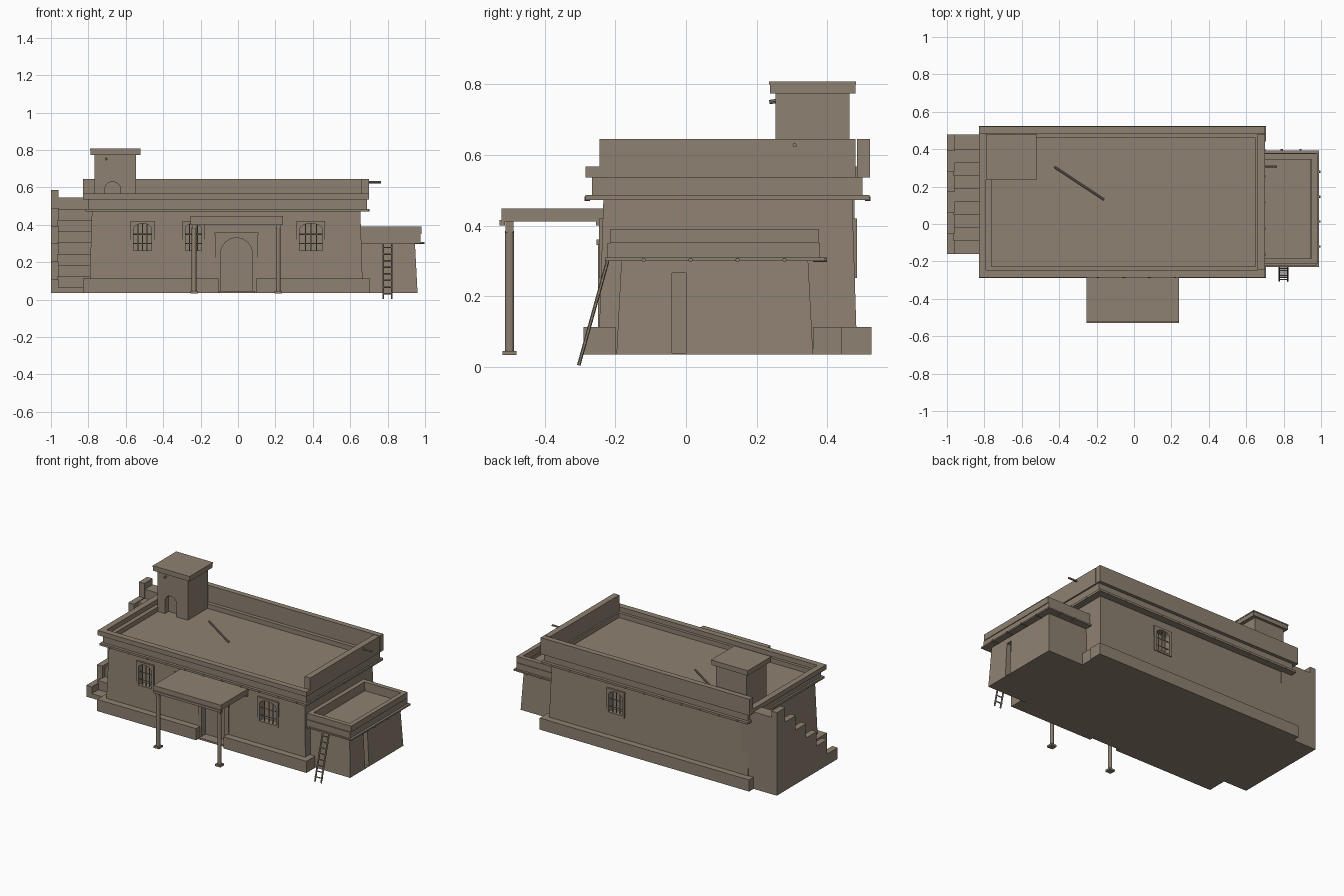
import bpy, bmesh, math
from mathutils import Vector

cube = bpy.data.objects.get("Cube")
if cube:
    bpy.data.objects.remove(cube, do_unlink=True)

clay = bpy.data.materials.new("brown_clay")
clay.use_nodes = True
COLOUR = (0.27, 0.22, 0.165, 1)
clay.diffuse_color = COLOUR
bsdf = next(n for n in clay.node_tree.nodes if n.type == 'BSDF_PRINCIPLED')
bsdf.inputs["Base Color"].default_value = COLOUR
bsdf.inputs["Roughness"].default_value = 0.9

G = 0.035      # ground level of the building
ROOF = 0.505   # main roof deck


def finish(name, bm):
    bmesh.ops.recalc_face_normals(bm, faces=bm.faces)
    mesh = bpy.data.meshes.new(name)
    bm.to_mesh(mesh)
    bm.free()
    mesh.materials.append(clay)
    ob = bpy.data.objects.new(name, mesh)
    bpy.context.collection.objects.link(ob)
    return ob


def box(name, x, y, z, taper=0.0):
    """Box from (min, max) ranges; taper pulls the top inward."""
    bm = bmesh.new()
    bmesh.ops.create_cube(bm, size=1)
    for v in bm.verts:
        t = taper if v.co.z > 0 else 0
        v.co = [r[0] + t if c < 0 else r[1] - t if i < 2 else r[1]
                for i, (c, r) in enumerate(zip(v.co, (x, y, z)))]
    return finish(name, bm)


def pole(name, a, b, r, sides=8):
    """Round bar between two points."""
    a, b = Vector(a), Vector(b)
    bm = bmesh.new()
    bmesh.ops.create_cone(bm, cap_ends=True, segments=sides, radius1=r, radius2=r, depth=(b - a).length)
    turn = (b - a).to_track_quat('Z', 'Y').to_matrix()
    for v in bm.verts:
        v.co = turn @ v.co + (a + b) / 2
    return finish(name, bm)


def prism(name, points, axis, lo, hi):
    """Extrude a 2D profile (u, z) along x or y."""
    bm = bmesh.new()
    place = (lambda u, z, d: (d, u, z)) if axis == 'x' else (lambda u, z, d: (u, d, z))
    face = bm.faces.new([bm.verts.new(place(u, z, lo)) for u, z in points])
    ext = bmesh.ops.extrude_face_region(bm, geom=[face])
    for v in ext["geom"]:
        if isinstance(v, bmesh.types.BMVert):
            v.co["xyz".index(axis)] = hi
    return finish(name, bm)


def arch(cx, half, z0, spring, rise, n=12):
    curve = [(cx + half * math.cos(math.pi * i / n), spring + rise * math.sin(math.pi * i / n))
             for i in range(n + 1)]
    return [(cx + half, z0)] + curve + [(cx - half, z0)]


def cut(targets, cutter):
    for ob in targets:
        mod = ob.modifiers.new("cut", 'BOOLEAN')
        mod.operation = 'DIFFERENCE'
        mod.solver = 'EXACT'
        mod.object = cutter
        mesh = bpy.data.meshes.new_from_object(ob.evaluated_get(bpy.context.evaluated_depsgraph_get()))
        ob.modifiers.clear()
        ob.data = mesh
    bpy.data.objects.remove(cutter, do_unlink=True)


def ring(name, x, y, z, w):
    """Four walls around a rectangle."""
    box(name + "_front", x, (y[0], y[0] + w), z)
    box(name + "_back", x, (y[1] - w, y[1]), z)
    box(name + "_left", (x[1] - w, x[1]), y, z)
    box(name + "_right", (x[0], x[0] + w), y, z)


# Main block
walls = box("main_walls", (-0.795, 0.668), (-0.248, 0.485), (G, 0.478), 0.014)
box("plinth_front_right", (-0.83, -0.105), (-0.29, -0.2), (G, 0.112))
box("plinth_front_left", (0.095, 0.705), (-0.29, -0.2), (G, 0.112))
box("plinth_back", (-0.83, 0.705), (0.44, 0.525), (G, 0.112))
box("plinth_right", (-0.83, -0.75), (-0.2, 0.44), (G, 0.112))
box("plinth_left", (0.62, 0.7), (0.36, 0.44), (G, 0.112))

# Roof edge: thin slab, band and stepped parapets
box("roof_slab", (-0.815, 0.7), (-0.285, 0.52), (0.472, 0.486))
box("roof_deck", (-0.79, 0.66), (-0.25, 0.49), (0.486, ROOF))
ring("roof_band", (-0.803, 0.69), (-0.266, 0.5), (0.486, 0.536), 0.04)
box("parapet_front", (-0.83, 0.7), (-0.285, -0.245), (0.536, 0.567))
box("parapet_right", (-0.83, -0.79), (-0.245, 0.485), (0.536, 0.567))
box("parapet_left", (0.66, 0.7), (-0.245, 0.48), (0.536, 0.645))
box("parapet_back", (-0.83, 0.7), (0.485, 0.522), (0.536, 0.645))

# Roof beam ends
for i in range(11):
    x = -0.74 + 0.137 * i
    for side, y in (("front", -0.28), ("back", 0.515)):
        pole(f"beam_end_{side}_{i}", (x, y - 0.008, 0.476), (x, y + 0.008, 0.476), 0.006)
for i in range(5):
    y = -0.165 + 0.14 * i
    pole(f"beam_end_left_{i}", (0.64, y, 0.478), (0.704, y, 0.478), 0.006)


# Barred windows with raised frames
def window(name, x, half, face, out):
    z0, z1 = 0.252, 0.42
    frame = box(name + "_frame", (x - half, x + half), sorted((face + out * 0.008, face - out * 0.012)), (z0, z1))
    inner = half - 0.016
    hole = prism("cutter", arch(x, inner, z0 + 0.012, z1 - 0.045, 0.032), 'y',
                 *sorted((face + out * 0.05, face - out * 0.04)))
    cut([walls, frame], hole)
    y = face - out * 0.004
    for k in (-0.5, 0, 0.5):
        pole(f"{name}_bar_{k}", (x + k * inner, y, z0 + 0.01), (x + k * inner, y, z1 - 0.012), 0.003, 6)
    for z in (0.3, 0.35):
        pole(f"{name}_crossbar_{z}", (x - inner, y, z), (x + inner, y, z), 0.003, 6)


window("window_far_right", -0.51, 0.064, -0.239, -1)
window("window_porch", -0.238, 0.06, -0.239, -1)
window("window_left", 0.39, 0.076, -0.239, -1)
window("window_back", 0.18, 0.066, 0.476, 1)

# Arched front door
surround = box("door_surround", (-0.12, 0.104), (-0.25, -0.22), (G, 0.345))
box("door_lintel", (-0.125, 0.109), (-0.254, -0.22), (0.345, 0.36))
cut([walls, surround], prism("cutter", arch(-0.008, 0.085, G + 0.012, 0.245, 0.085, 16), 'y', -0.32, -0.205))
box("door_step", (-0.1, 0.09), (-0.27, -0.2), (G, G + 0.012))

# Porch
box("porch_roof", (-0.255, 0.24), (-0.523, -0.23), (0.412, 0.448))
box("porch_front_lip", (-0.255, 0.24), (-0.528, -0.513), (0.4, 0.416))
box("porch_wall_beam", (-0.255, 0.24), (-0.255, -0.23), (0.4, 0.412))
for side, x in (("right", -0.235), ("left", 0.215)):
    pole("porch_post_" + side, (x, -0.5, 0.04), (x, -0.5, 0.385), 0.0125, 12)
    box("post_base_" + side, (x - 0.02, x + 0.02), (-0.52, -0.48), (0.033, 0.045))
    box("post_capital_" + side, (x - 0.012, x + 0.012), (-0.511, -0.489), (0.38, 0.414))

# Side room
annex = box("annex_walls", (0.6, 0.96), (-0.197, 0.36), (G, 0.302), 0.014)
cut([annex], box("cutter", (0.92, 1.1), (-0.04, 0.0), (G + 0.004, 0.265)))
box("annex_slab", (0.655, 0.99), (-0.23, 0.394), (0.3, 0.309))
box("annex_deck", (0.655, 0.96), (-0.2, 0.36), (0.309, 0.33))
ring("annex_band", (0.655, 0.975), (-0.222, 0.38), (0.309, 0.35), 0.03)
ring("annex_parapet", (0.655, 0.98), (-0.215, 0.376), (0.35, 0.39), 0.03)
for i in range(4):
    y = -0.12 + 0.133 * i
    pole(f"annex_beam_left_{i}", (0.94, y, 0.303), (0.996, y, 0.303), 0.006)
for i in range(2):
    x = 0.79 + 0.1 * i
    pole(f"annex_beam_back_{i}", (x, 0.36, 0.303), (x, 0.4, 0.303), 0.006)

# Leaning ladder
foot, head = Vector((0, -0.304, 0.004)), Vector((0, -0.222, 0.3))
for side, x in (("right", 0.777), ("left", 0.822)):
    pole("ladder_rail_" + side, foot + Vector((x, 0, 0)), head + Vector((x, 0, 0)), 0.005, 6)
for i in range(8):
    p = foot.lerp(head, (i + 0.8) / 8.4)
    pole(f"ladder_rung_{i}", (0.772, p.y, p.z), (0.827, p.y, p.z), 0.004, 6)


# Outside staircase with a stepped outer wall
def stepped(name, x, y0, y1, top, base, back, n):
    run, rise = (y1 - y0) / n, (top - base) / n
    pts = [(back, G), (y0, G)]
    for i in range(n + 1):
        z = base + rise * i
        pts += [(y0 + run * i, z)]
        if i < n:
            pts += [(y0 + run * (i + 1), z)]
    return prism(name, pts + [(back, top)], 'x', *x)


stepped("stairs", (-0.965, -0.74), -0.16, 0.395, 0.545, 0.065, 0.478, 8)
stepped("stair_wall", (-1.0, -0.96), -0.16, 0.39, 0.585, 0.11, 0.478, 5)

# Roof tower
tower = box("tower", (-0.768, -0.545), (0.253, 0.463), (ROOF - 0.01, 0.776))
box("tower_cap", (-0.788, -0.522), (0.238, 0.48), (0.774, 0.804))
box("tower_cap_rim", (-0.79, -0.52), (0.235, 0.482), (0.8, 0.808))
cut([tower], prism("cutter", arch(-0.67, 0.042, ROOF, 0.59, 0.04), 'y', 0.2, 0.29))
pole("tower_spout", (-0.705, 0.236, 0.75), (-0.705, 0.27, 0.755), 0.006)

# Loose pole on the roof and the parapet spout
pole("roof_pole", (-0.425, 0.305, ROOF + 0.006), (-0.16, 0.13, ROOF + 0.006), 0.006)
pole("parapet_spout", (0.66, 0.308, 0.628), (0.765, 0.308, 0.628), 0.006)
